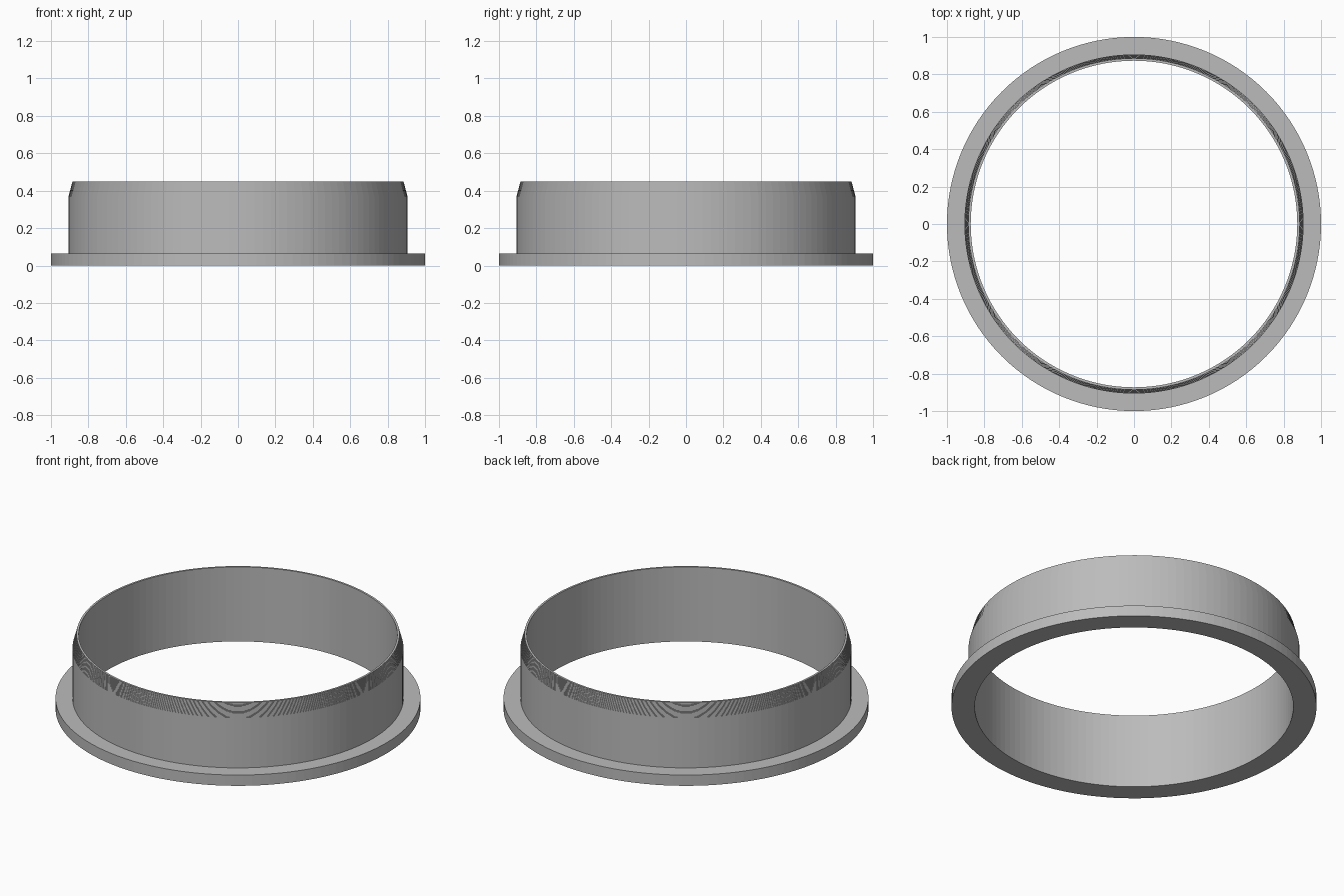
import bpy, bmesh, math
from mathutils import Vector

cube = bpy.data.objects.get("Cube")
if cube:
    bpy.data.objects.remove(cube, do_unlink=True)

SEGMENTS = 128
INNER, WALL, RIM, FLANGE = 0.873, 0.907, 0.885, 1.0
FLANGE_TOP, TAPER_START, TOP = 0.065, 0.37, 0.45
STEPS = 16

grey = bpy.data.materials.new("plain grey")
grey.use_nodes = True
colour = (0.5, 0.5, 0.5, 1)
grey.diffuse_color = colour
grey.node_tree.nodes["Principled BSDF"].inputs["Base Color"].default_value = colour


def lathe(name, profile):
    """Revolve a closed (radius, height) profile about z."""
    bm = bmesh.new()
    verts = [bm.verts.new((r, 0, z)) for r, z in profile]
    edges = [bm.edges.new((a, b)) for a, b in zip(verts, verts[1:] + verts[:1])]
    bmesh.ops.spin(bm, geom=verts + edges, cent=Vector(), axis=Vector((0, 0, 1)),
                   angle=math.tau, steps=SEGMENTS, use_duplicate=False)
    bmesh.ops.remove_doubles(bm, verts=bm.verts[:], dist=0.0001)
    bmesh.ops.recalc_face_normals(bm, faces=bm.faces[:])
    mesh = bpy.data.meshes.new(name)
    bm.to_mesh(mesh)
    bm.free()
    mesh.materials.append(grey)
    obj = bpy.data.objects.new(name, mesh)
    bpy.context.collection.objects.link(obj)
    return obj


# Flange, then the straight outer wall
profile = [(INNER, 0), (FLANGE, 0), (FLANGE, FLANGE_TOP),
           (WALL, FLANGE_TOP), (WALL, TAPER_START)]

# Finely stepped taper up to the thin rim
rise = (TOP - TAPER_START) / STEPS
for i in range(1, STEPS + 1):
    radius = WALL + (RIM - WALL) * i / STEPS
    z = TAPER_START + rise * (i - 1)
    profile += [(radius, z), (radius, z + rise)]

# Straight bore closes the profile
profile.append((INNER, TOP))
lathe("flanged_ring", profile)
